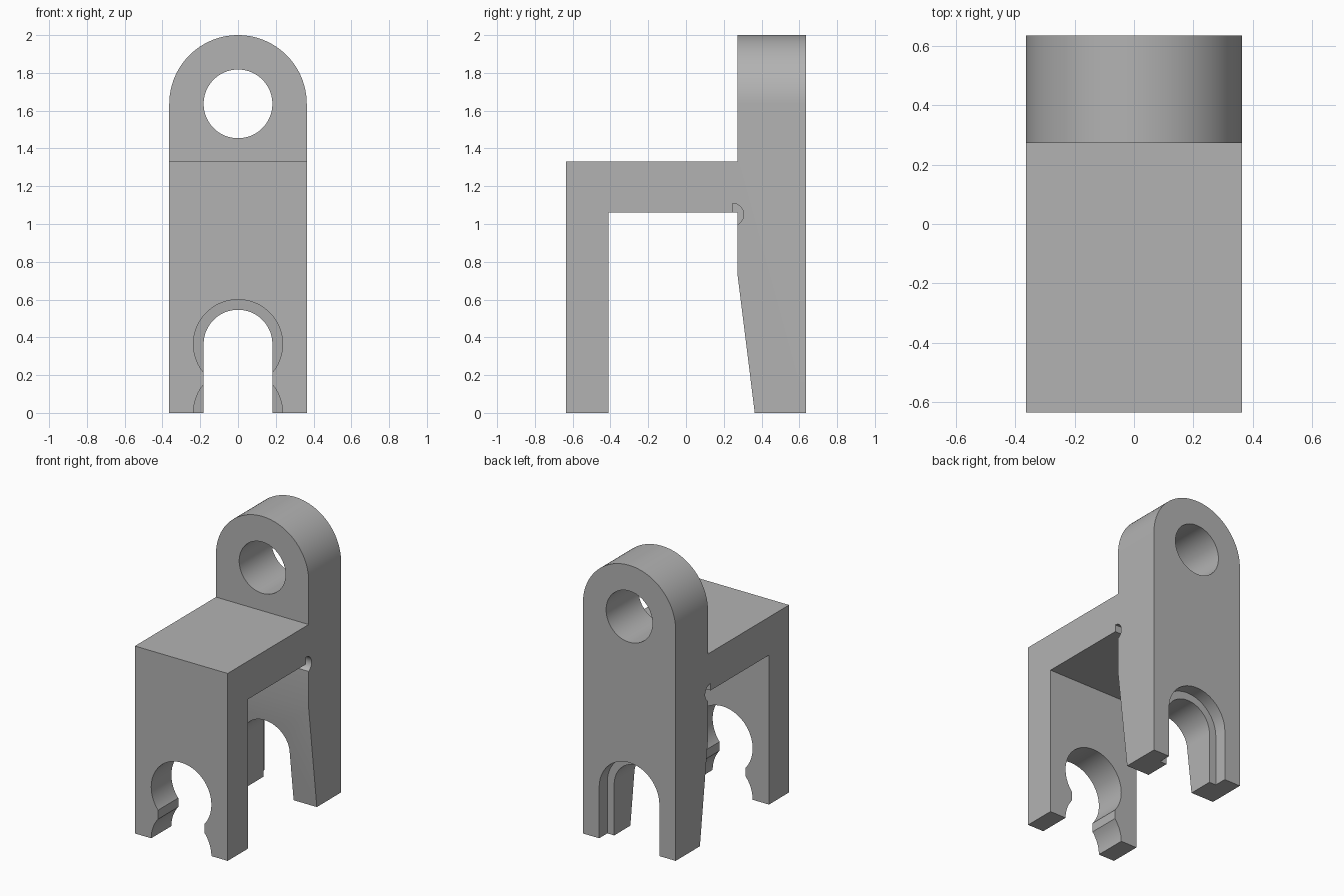
import bpy, bmesh, math

if "Cube" in bpy.data.objects:
    bpy.data.objects.remove(bpy.data.objects["Cube"])

grey = bpy.data.materials.new("plain grey")
grey.diffuse_color = (0.45, 0.45, 0.45, 1)
grey.use_nodes = True
grey.node_tree.nodes["Principled BSDF"].inputs["Base Color"].default_value = grey.diffuse_color


def prism(name, outline, axis, lo, hi):
    """Extrude a 2D outline (y,z along x, or x,z along y) from lo to hi."""
    bm = bmesh.new()
    place = (lambda a, b, t: (t, a, b)) if axis == 'x' else (lambda a, b, t: (a, t, b))
    face = bm.faces.new([bm.verts.new(place(a, b, lo)) for a, b in outline])
    ext = bmesh.ops.extrude_face_region(bm, geom=[face])
    move = (hi - lo, 0, 0) if axis == 'x' else (0, hi - lo, 0)
    bmesh.ops.translate(bm, vec=move,
                        verts=[v for v in ext['geom'] if isinstance(v, bmesh.types.BMVert)])
    bmesh.ops.recalc_face_normals(bm, faces=bm.faces)
    mesh = bpy.data.meshes.new(name)
    bm.to_mesh(mesh)
    bm.free()
    mesh.materials.append(grey)
    obj = bpy.data.objects.new(name, mesh)
    bpy.context.collection.objects.link(obj)
    return obj


def arc(cx, cz, r, start, end, n):
    steps = [math.radians(start + (end - start) * i / n) for i in range(n + 1)]
    return [(cx + r * math.cos(a), cz + r * math.sin(a)) for a in steps]


def circle(cz, r):
    return arc(0, cz, r, 0, 360, 96)[:-1]


def arch(cz, r, bottom=-0.3):
    return [(-r, bottom), (r, bottom)] + arc(0, cz, r, 0, 180, 64)


def boolean(body, cutter, operation='DIFFERENCE'):
    mod = body.modifiers.new("cut", 'BOOLEAN')
    mod.operation, mod.solver, mod.object = operation, 'EXACT', cutter
    bpy.context.view_layer.update()
    result = bpy.data.meshes.new_from_object(
        body.evaluated_get(bpy.context.evaluated_depsgraph_get()))
    body.modifiers.clear()
    body.data = result
    bpy.data.objects.remove(cutter)


# Side profile: front leg, bridge and tapered back leg
side = [(-0.636, 0), (-0.41, 0), (-0.41, 1.06), (0.273, 1.06), (0.273, 0.73), (0.364, 0),
        (0.636, 0), (0.636, 2.1), (0.273, 2.1), (0.273, 1.33), (-0.636, 1.33)]
clip = prism("clip_body", side, 'x', -0.5, 0.5)

# Width and rounded top of the lug
boolean(clip, prism("round_top", arch(1.636, 0.364), 'y', -1, 1), 'INTERSECT')

# Pin hole through the lug
boolean(clip, prism("lug_hole", circle(1.636, 0.182), 'y', 0, 1))

# Snap opening in the front leg: round seat, throat and flared mouth
boolean(clip, prism("snap_throat", arch(0.364, 0.182), 'y', -1, -0.2))
for z in (0.364, 0):
    boolean(clip, prism("snap_round", circle(z, 0.236), 'y', -1, -0.2))

# Stepped slot in the back leg
boolean(clip, prism("back_slot", arch(0.364, 0.182), 'y', 0, 1))
boolean(clip, prism("back_slot_step", arch(0.364, 0.236), 'y', 0.545, 1))

# Small relief notches where the bridge meets the back leg
notch = arc(0.245, 1.05, 0.06, -90, 90, 24)
for lo, hi in ((0.274, 0.6), (-0.6, -0.274)):
    boolean(clip, prism("relief_notch", notch, 'x', lo, hi))

bpy.context.view_layer.objects.active = clip
clip.select_set(True)
bpy.ops.object.shade_smooth_by_angle(angle=math.radians(20))
